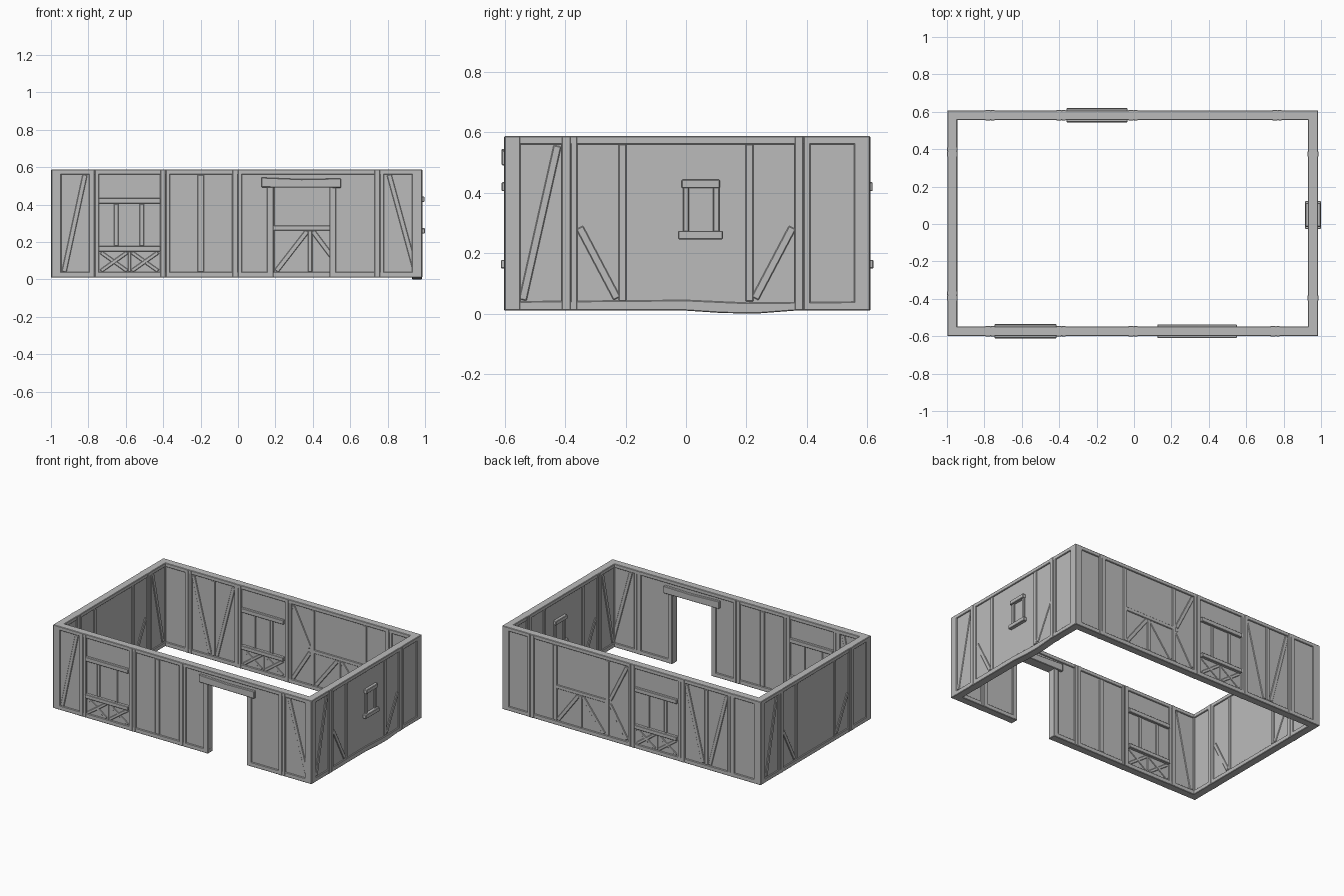
import bpy
import bmesh
from mathutils import Vector

cube = bpy.data.objects.get("Cube")
if cube:
    bpy.data.objects.remove(cube, do_unlink=True)

mat = bpy.data.materials.new("plain_grey")
mat.use_nodes = True
GREY = (0.5, 0.5, 0.5, 1)
mat.diffuse_color = GREY
mat.node_tree.nodes["Principled BSDF"].inputs["Base Color"].default_value = GREY

BOTTOM, SILL, PLATE, TOP = 0.01, 0.04, 0.56, 0.587

# Each wall: run axis, and where its centre plane lies
WALLS = {
    "front": ("x", -0.5735), "back": ("x", 0.5815),
    "left": ("y", -0.9715), "right": ("y", 0.957),
}


def slab(wall, part, outline, half, bevel=0.003):
    """Extrude an outline (run, height) through the wall, half to each side."""
    axis, centre = WALLS[wall]
    bm = bmesh.new()
    rings = []
    for d in (centre - half, centre + half):
        rings.append([bm.verts.new((u, d, z) if axis == "x" else (d, u, z))
                      for u, z in outline])
    near, far = rings
    bm.faces.new(near)
    bm.faces.new(far[::-1])
    n = len(outline)
    for i in range(n):
        j = (i + 1) % n
        bm.faces.new((near[i], far[i], far[j], near[j]))
    bmesh.ops.recalc_face_normals(bm, faces=bm.faces)
    mesh = bpy.data.meshes.new(part)
    bm.to_mesh(mesh)
    bm.free()
    mesh.materials.append(mat)
    obj = bpy.data.objects.new(f"{wall}_{part}", mesh)
    bpy.context.collection.objects.link(obj)
    if bevel:
        mod = obj.modifiers.new("worn_edges", "BEVEL")
        mod.width = bevel
        mod.segments = 1


def box(wall, part, u0, u1, z0, z1, half=0.0265, bevel=0.003):
    slab(wall, part, [(u0, z0), (u1, z0), (u1, z1), (u0, z1)], half, bevel)


def panel(wall, u0, u1, z0=0.02, z1=0.575):
    box(wall, "infill_panel", u0, u1, z0, z1, 0.019, 0)


def post(wall, u, width=0.03, z0=SILL, z1=PLATE, half=0.0255):
    box(wall, "post", u - width / 2, u + width / 2, z0, z1, half)


def main_post(wall, u):
    # Paired full-height uprights at the joints between wall sections
    box(wall, "joint_post", u - 0.026, u + 0.004, BOTTOM, TOP, 0.0285)
    box(wall, "joint_post", u + 0.004, u + 0.026, BOTTOM, TOP, 0.0275)


def brace(wall, a, b, width=0.026, half=0.024):
    a, b = Vector(a), Vector(b)
    side = (b - a).normalized().orthogonal() * width / 2
    slab(wall, "brace", [a + side, b + side, b - side, a - side], half)


def long_window(wall, u0, u1):
    # Shuttered window above a pair of crossed braces
    mid = (u0 + u1) / 2
    box(wall, "window_head", u0, u1, 0.405, 0.435, 0.036)
    box(wall, "window_sill", u0, u1, 0.15, 0.178, 0.039)
    for u in (mid - 0.07, mid + 0.065):
        post(wall, u, 0.024, 0.178, 0.405)
    post(wall, mid, 0.016, SILL, 0.15, 0.022)
    for a, b in ((u0, mid), (mid, u1)):
        brace(wall, (a + 0.012, 0.045), (b - 0.012, 0.145), 0.02, 0.0235)
        brace(wall, (a + 0.012, 0.145), (b - 0.012, 0.045), 0.02, 0.0225)


# Top plates, sills and corner posts
for wall, lo, hi in (("front", -0.998, 0.984), ("back", -0.998, 0.984),
                     ("left", -0.6, 0.608), ("right", -0.6, 0.608)):
    box(wall, "top_plate", lo, hi, PLATE, TOP)
    for a, b in ((lo, lo + 0.053), (hi - 0.053, hi)):
        box(wall, "corner_post", a, b, BOTTOM, TOP, 0.0262)
    if wall == "front":
        box(wall, "ground_sill", lo, 0.19, BOTTOM, SILL)
        box(wall, "ground_sill", 0.49, hi, BOTTOM, SILL)
        panel(wall, lo + 0.01, 0.17)
        panel(wall, 0.51, hi - 0.01)
        panel(wall, 0.17, 0.51, 0.51)
    elif wall == "right":
        slab(wall, "sagging_sill", [(lo, BOTTOM), (0, BOTTOM), (0.12, 0.002),
             (0.23, 0), (0.36, BOTTOM), (hi, BOTTOM), (hi, SILL),
             (0.2, 0.036), (0, 0.045), (lo, SILL)], 0.0265)
        panel(wall, lo + 0.01, hi - 0.01)
    else:
        box(wall, "ground_sill", lo, hi, BOTTOM, SILL)
        panel(wall, lo + 0.01, hi - 0.01)

# Front wall with doorway and long window
for u in (-0.77, -0.39, -0.005, 0.755):
    main_post("front", u)
post("front", -0.2, 0.035)
long_window("front", -0.745, -0.415)
brace("front", (-0.93, 0.04), (-0.818, 0.56))
brace("front", (0.95, 0.04), (0.808, 0.56))
for u in (0.172, 0.506):
    post("front", u, 0.035, BOTTOM, 0.5, 0.0275)
slab("front", "door_lintel", [(0.125, 0.493), (0.55, 0.49), (0.55, 0.54),
                              (0.34, 0.536), (0.125, 0.545)], 0.036)

# Back wall with long window, railed bay and braces
for u in (-0.77, -0.39, -0.005, 0.765):
    main_post("back", u)
long_window("back", -0.36, -0.035)
post("back", -0.58, 0.028)
for foot, head in ((-0.605, -0.735), (-0.555, -0.425)):
    brace("back", (foot, 0.045), (head, 0.555))
for u in (0.18, 0.58):
    post("back", u)
box("back", "middle_rail", 0.19, 0.57, 0.262, 0.288, 0.025)
post("back", 0.385, 0.024, SILL, 0.262)
brace("back", (0.205, 0.045), (0.37, 0.258))
brace("back", (0.56, 0.045), (0.4, 0.258))
brace("back", (0.16, 0.29), (0.03, 0.55))
brace("back", (0.16, 0.26), (0.03, 0.05))

# End walls share their posts and low corner braces
for wall, sign in (("right", 1), ("left", -1)):
    for u in (-0.385, 0.385):
        main_post(wall, u)
    for u in (-0.21, 0.21):
        post(wall, u, 0.026)
        end = 1 if u > 0 else -1
        brace(wall, (end * 0.228, 0.05), (end * 0.352, 0.285))
    brace(wall, (-0.54 * sign, 0.045), (-0.425 * sign, 0.555))

# Small window in the right wall
box("right", "small_window_head", -0.015, 0.112, 0.415, 0.443, 0.04)
box("right", "small_window_sill", -0.026, 0.122, 0.246, 0.274, 0.042)
for u in (0.0, 0.1):
    post("right", u, 0.02, 0.27, 0.42, 0.03)
